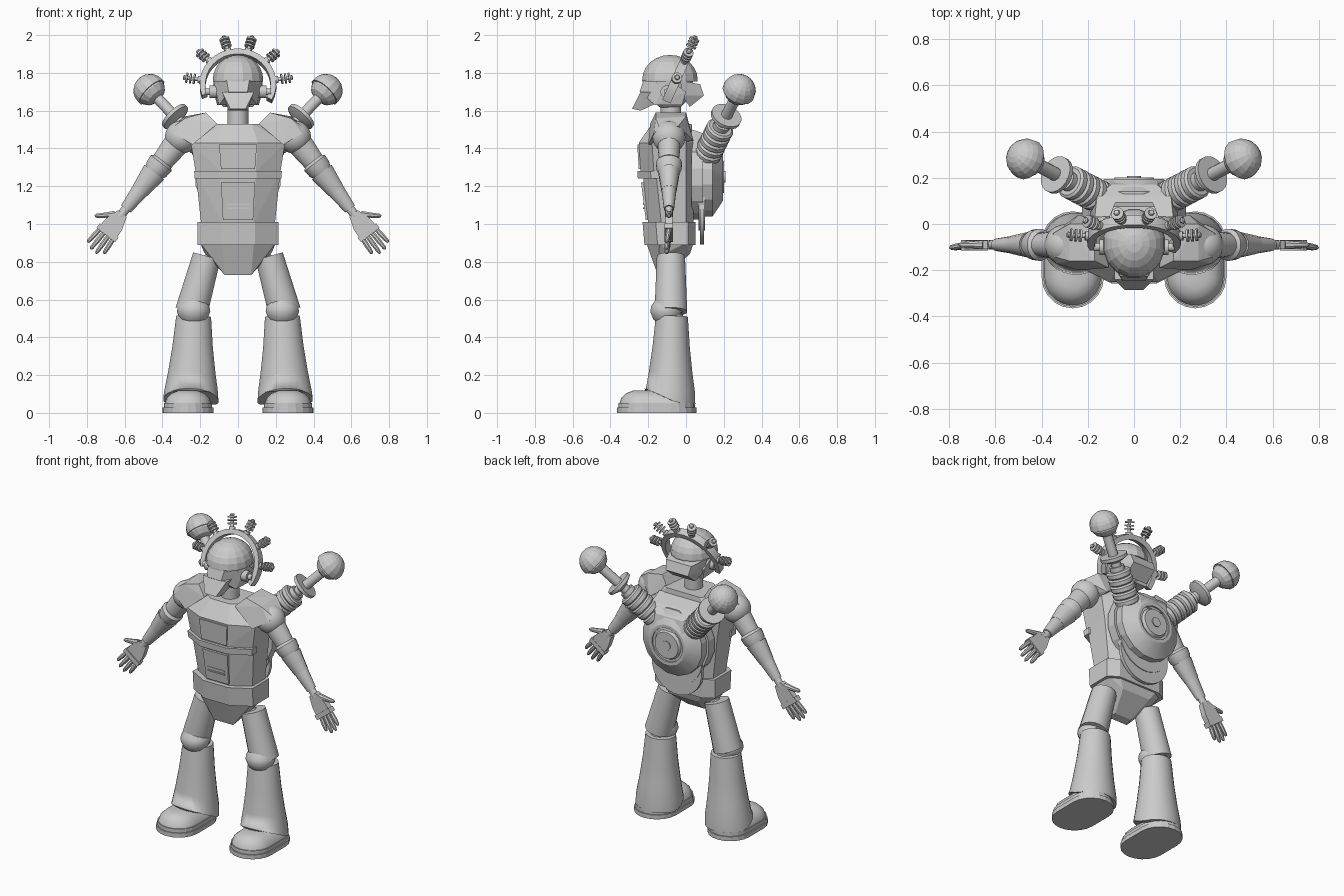
import bpy, bmesh, math
from mathutils import Vector as V

cube = bpy.data.objects.get("Cube")
if cube:
    bpy.data.objects.remove(cube)

grey = bpy.data.materials.new("plain grey")
grey.use_nodes = True
colour = (0.6, 0.6, 0.6, 1)
grey.diffuse_color = colour
grey.node_tree.nodes["Principled BSDF"].inputs["Base Color"].default_value = colour


def finish(name, bm, pair=False, smooth=35):
    """Turn a bmesh into an object, mirrored across x when it is a pair."""
    bmesh.ops.remove_doubles(bm, verts=bm.verts, dist=0.0005)
    bmesh.ops.recalc_face_normals(bm, faces=bm.faces)
    for face in bm.faces:
        face.smooth = smooth > 0
    for edge in bm.edges:
        edge.smooth = edge.calc_face_angle(0) < math.radians(smooth)
    mesh = bpy.data.meshes.new(name)
    bm.to_mesh(mesh)
    bm.free()
    mesh.materials.append(grey)
    obj = bpy.data.objects.new(name, mesh)
    bpy.context.collection.objects.link(obj)
    if pair:
        mirror = obj.modifiers.new("mirror", 'MIRROR')
        mirror.use_clip = False
        mirror.use_mirror_merge = False
    return obj


def loft(name, rings, pair=False, smooth=35):
    bm = bmesh.new()
    rows = [[bm.verts.new(p) for p in ring] for ring in rings]
    count = len(rows[0])
    for low, high in zip(rows, rows[1:]):
        for i in range(count):
            j = (i + 1) % count
            bm.faces.new((low[i], low[j], high[j], high[i]))
    bm.faces.new(rows[0][::-1])
    bm.faces.new(rows[-1])
    return finish(name, bm, pair, smooth)


def spin(name, start, axis, profile, pair=False, sides=20, squash=1, smooth=35):
    """Revolve (distance, radius) points about an axis; squash flattens one way."""
    start, d = V(start), V(axis).normalized()
    u = V((0, 1, 0)).cross(d)
    u = u.normalized() if u.length > 0.01 else V((1, 0, 0))
    v = d.cross(u) * squash
    turn = [math.tau * (i + 0.5) / sides for i in range(sides)]
    rings = [[start + d * t + (u * math.cos(a) + v * math.sin(a)) * max(r, 0.0001)
              for a in turn] for t, r in profile]
    return loft(name, rings, pair, smooth)


def hull(name, points, whole=True, smooth=0):
    """Convex block; whole blocks span both sides, others become a pair."""
    bm = bmesh.new()
    for x, y, z in points:
        bm.verts.new((x, y, z))
        if whole:
            bm.verts.new((-x, y, z))
    found = bmesh.ops.convex_hull(bm, input=bm.verts)
    loose = [g for g in found["geom_interior"] if isinstance(g, bmesh.types.BMVert)]
    bmesh.ops.delete(bm, geom=loose, context='VERTS')
    bmesh.ops.dissolve_limit(bm, angle_limit=0.02, verts=bm.verts, edges=bm.edges)
    return finish(name, bm, not whole, smooth)


def ribs(name, start, end, radius, count):
    start, end = V(start), V(end)
    step = (end - start).length / count
    profile = []
    for i in range(count):
        for part, size in ((0, 0.85), (0.2, 1), (0.75, 1), (0.95, 0.85)):
            profile.append(((i + part) * step, radius * size))
    spin(name, start, end - start, profile, True, 16)


def dome(radius, height, steps=6, begin=0):
    angles = [math.radians(begin + (90 - begin) * i / steps) for i in range(steps + 1)]
    return [(height * math.sin(a), radius * math.cos(a)) for a in angles]


def band(z, w, front, back):
    """Half of a faceted body cross-section."""
    return [(w * 0.42, front, z), (w, front + 0.07, z), (w, back - 0.04, z), (w * 0.7, back, z)]


# Body
hull("chest", band(1.28, .225, -.24, .04) + band(1.43, .25, -.25, .04)
     + band(1.53, .17, -.18, .03))
hull("abdomen", band(1.0, .195, -.2, .04) + band(1.28, .225, -.23, .04))
hull("belt", band(.89, .215, -.22, .05) + band(1.01, .215, -.23, .05))
hull("pelvis", band(.9, .2, -.21, .04) + [(.18, -.1, .85), (.07, -.15, .73), (.06, -.1, .74), (.1, .02, .84)])
hull("chest_ledge", band(1.24, .23, -.255, -.1) + band(1.28, .232, -.258, -.1))
hull("chest_panel", [(.09, y, 1.29) for y in (-.25, -.2)] + [(.1, y, 1.42) for y in (-.258, -.2)])
hull("belly_panel", [(.08, y, 1.02) for y in (-.213, -.18)] + [(.09, y, 1.22) for y in (-.238, -.18)])
for z in (1.08, 1.1):
    hull("belly_slot", [(.06, y, z + h) for y in (-.228, -.2) for h in (0, .008)])
hull("shoulder_pad", [(.11, -.19, 1.53), (.17, -.16, 1.59), (.28, -.16, 1.56), (.35, -.14, 1.51),
     (.34, -.17, 1.48), (.24, -.2, 1.42), (.13, .01, 1.52), (.17, 0, 1.59), (.28, 0, 1.57),
     (.35, -.04, 1.52), (.24, .04, 1.44)], False)
spin("neck", (0, -.08, 1.5), (0, 0, 1), [(0, .065), (.03, .065), (.03, .055), (.13, .055)])

# Head
spin("head", (0, -.085, 1.77), (0, 0, -1), dome(.125, .17), sides=16, smooth=0)
spin("helmet_dome", (0, -.085, 1.765), (0, 0, 1), [(-.01, .136)] + dome(.136, .13),
     sides=16, squash=1.1, smooth=0)
hull("faceplate", [(.05, -.245, 1.7), (.06, -.225, 1.76), (.13, -.095, 1.77), (.13, 0, 1.7),
     (.11, -.02, 1.63), (.1, -.165, 1.63)])
hull("snout", [(.04, -.285, 1.61), (.085, -.24, 1.7), (.085, -.18, 1.7), (.06, -.165, 1.635),
     (.05, -.24, 1.6)])
hull("neck_guard", [(.09, .075, 1.74), (.08, .095, 1.68), (.13, -.03, 1.76), (.12, -.02, 1.68),
     (.08, .02, 1.62)])
spin("ear_hub", (.1, -.1, 1.7), (1, 0, 0), [(0, .035), (.05, .035), (.05, .018), (.075, .018)], True, 12)

# Tilted crown arch with finned rods
centre, up = V((0, -.065, 1.735)), V((0, .41, .91))
normal = V((0, .91, -.41)) * .024


def radial(degrees):
    a = math.radians(degrees)
    return V((math.cos(a), 0, 0)) + up * math.sin(a)


loft("crown_arch", [[centre + radial(a) * r + normal * n
     for r, n in ((.172, -1), (.203, -1), (.203, 1), (.172, 1))] for a in range(-28, 209, 12)])
rod = [(0, .02), (.015, .02), (.015, .01)]
for t in (.03, .05, .07):
    rod += [(t, .01), (t, .028), (t + .009, .028), (t + .009, .01)]
rod += [(.088, .014), (.094, .01), (.094, 0)]
for angle in (9, 43, 75):
    spin("crown_rod", centre + radial(angle) * .2, radial(angle), rod, True, 12)

# Arms
shoulder, along = V((.3, -.09, 1.46)), V((.61, 0, -.79)).normalized()
across = V((0, 1, 0)).cross(along)


def arm_point(t, s, y=0):
    return shoulder + along * t + across * s + V((0, y, 0))


spin("shoulder_ball", shoulder - V((0, 0, .088)), (0, 0, 1),
     [(.088 - .088 * math.cos(math.pi * i / 12), .088 * math.sin(math.pi * i / 12)) for i in range(13)], True)
spin("upper_arm", shoulder, along, [(0, .07), (.08, .066), (.18, .056)], True, squash=.9)
spin("elbow_collar", shoulder, along, [(.16, .056), (.175, .07), (.215, .066), (.25, .05)], True)
spin("forearm_cuff", shoulder, along, [(.235, .068), (.36, .048), (.36, .04)], True, 12, .85)
spin("forearm", shoulder, along, [(.22, .05), (.36, .046), (.48, .032), (.48, .024), (.53, .024)], True, squash=.85)
hull("palm", [arm_point(t, s * w, y) for t, w in ((.51, .028), (.58, .052), (.645, .056))
              for s in (-1, 1) for y in (-.018, .018)], False)
hull("knuckles", [arm_point(t, s, y) for t in (.625, .655) for s in (-.062, .062)
                  for y in (-.025, .02)], False)
for i, length in enumerate((.1, .12, .12, .095)):
    s = (i - 1.5) * .029
    base = arm_point(.645, s)
    spin("finger", base, arm_point(.76, s * 1.25, -.015) - base,
         [(0, .013), (length * .5, .014), (length * .9, .011), (length, .005)], True, 8)
thumb = arm_point(.54, -.03)
spin("thumb", thumb, arm_point(.61, -.107) - thumb, [(0, .02), (.05, .015), (.095, .012), (.105, .005)], True, 8)

# Legs
ribs("hip_joint", (.09, -.08, .87), (.19, -.08, .74), .048, 5)
hip, knee = V((.165, -.08, .83)), V((.247, -.08, .535))
spin("thigh", hip, knee - hip, [(0, .06), (0, .076), (.306, .088), (.306, .06)], True, 16)
ribs("knee_joint", (.237, -.07, .48), (.237, -.07, .6), .055, 5)
spin("knee_guard", (.235, -.105, .455), (0, 0, 1),
     [(0, 0), (.012, .04), (.04, .073), (.08, .09), (.11, .085), (.15, .055), (.205, 0)], True, 16, .95)
shin = spin("shin", (.25, -.085, .05), (-.015, .01, .46),
            [(0, .12), (0, .147), (.06, .144), (.16, .127), (.3, .108), (.44, .095), (.462, .092), (.462, .06)],
            True, 24, .92)
for vert in shin.data.vertices:
    if vert.co.z < .07:
        vert.co.z += max(0, -.05 - vert.co.y) * .45


def stadium(name, levels, smooth=0):
    hull(name, [(.265 + r * math.cos(a), y + r * math.sin(a), z)
                for z, r in levels for y in (-.23, -.08)
                for a in [math.tau * i / 20 for i in range(20)]], False, smooth)


stadium("sole", [(0, .135), (.028, .135)])
stadium("welt", [(.028, .128), (.052, .128)])
stadium("boot", [(.052, .122), (.08, .112), (.105, .085), (.118, .05)], 40)

# Back pack
spin("pack_disc", (0, .03, 1.25), (0, 1, 0),
     [(0, .23), (.06, .23), (.06, .215), (.11, .215), (.165, .13), (.165, .11), (.155, .11), (.155, .095),
      (.172, .085), (.172, .03), (.178, .03), (.178, 0)], sides=16, smooth=20)
hull("pack_block", [(.2, .03, 1.3), (.2, .13, 1.3), (.17, .03, 1.5), (.16, .12, 1.47),
     (.1, .19, 1.34), (.1, .17, 1.42)])
spin("pack_lower_plate", (0, .065, 1.15), (0, 1, 0), [(0, .185), (.035, .185)], sides=24)
spin("pack_bottom_fin", (0, .073, 1.07), (0, 1, 0), [(0, .18), (.022, .18)], sides=24)

# Antenna pods
disc, lean = V((.335, .213, 1.57)), V((.65, .34, .68)).normalized()
ribs("pod_barrel", disc - lean * .3, disc - lean * .085, .074, 5)
spin("pod_rod", disc - lean * .09, lean, [(0, .045), (.03, .045), (.03, .03), (.27, .03)], True, 12)
spin("pod_disc", disc, lean, [(-.035, .035), (-.012, .083), (.008, .083), (.008, .03)], True)
spin("pod_dome", disc + lean * .2, lean, [(-.065, .03), (-.05, .06), (-.02, .08), (-.012, .08), (-.012, .089)]
     + dome(.089, .089), True, 14, smooth=0)
